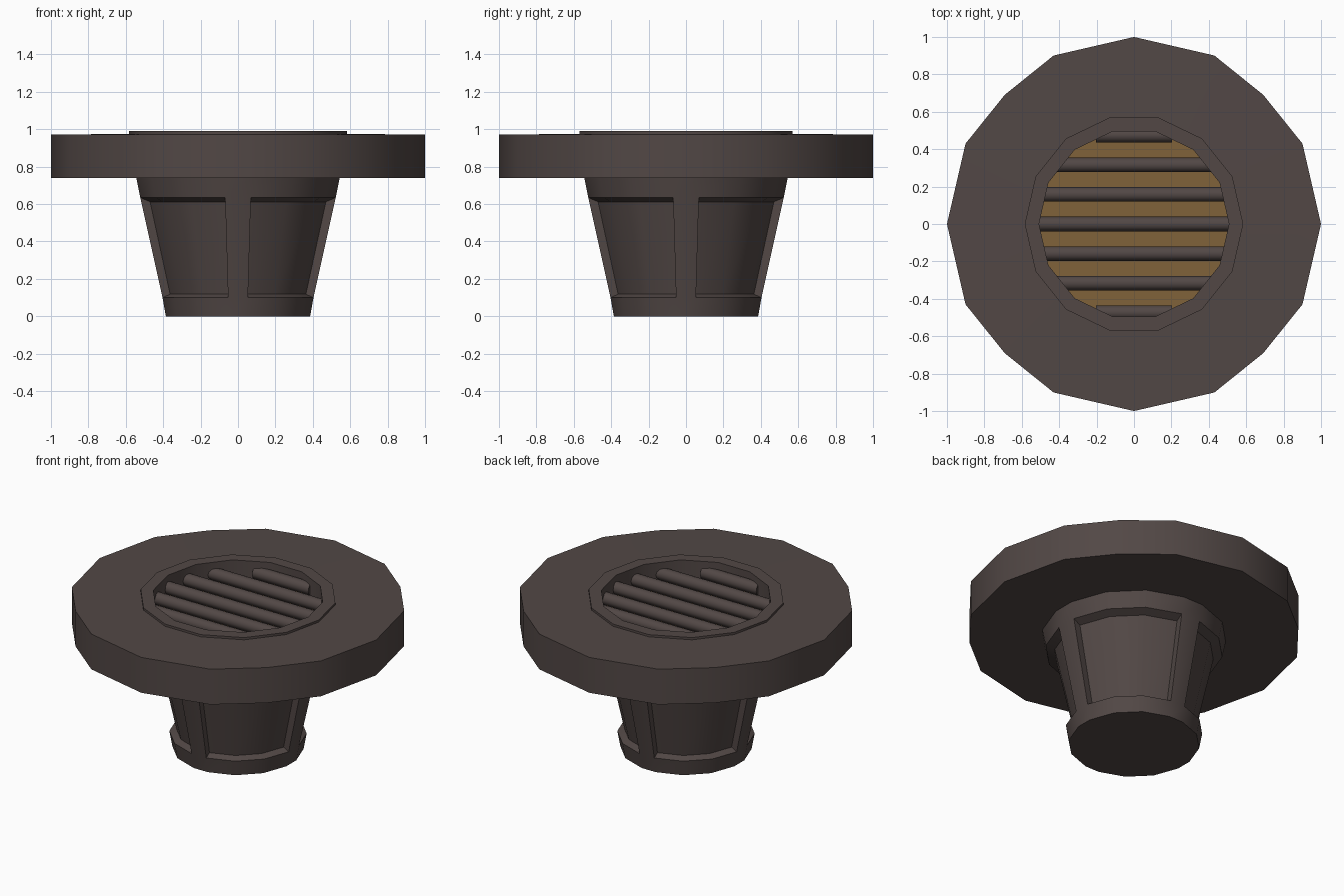
import bpy, bmesh, math
from math import radians, cos, sin

if "Cube" in bpy.data.objects:
    bpy.data.objects.remove(bpy.data.objects["Cube"])


def material(name, color):
    m = bpy.data.materials.new(name)
    m.diffuse_color = (*color, 1)
    m.use_nodes = True
    m.node_tree.nodes["Principled BSDF"].inputs["Base Color"].default_value = m.diffuse_color
    return m


DARK = material("dark brown metal", (0.084, 0.064, 0.060))
GOLD = material("amber glow", (0.215, 0.122, 0.041))


def finish(bm, name, mat):
    bmesh.ops.remove_doubles(bm, verts=bm.verts, dist=1e-5)
    bmesh.ops.recalc_face_normals(bm, faces=bm.faces)
    me = bpy.data.meshes.new(name)
    bm.to_mesh(me)
    bm.free()
    me.materials.append(mat)
    ob = bpy.data.objects.new(name, me)
    bpy.context.collection.objects.link(ob)
    bpy.ops.object.select_all(action='DESELECT')
    ob.select_set(True)
    bpy.context.view_layer.objects.active = ob
    bpy.ops.object.shade_smooth_by_angle(angle=radians(32))
    return ob


def ring(bm, plan, r, z):
    # plan: list of (angle in degrees, radius factor)
    return [bm.verts.new((r * f * cos(radians(a)), r * f * sin(radians(a)), z)) for a, f in plan]


def skin(bm, a, b, skip=lambda i: False):
    n = len(a)
    for i in range(n):
        if not skip(i):
            j = (i + 1) % n
            bm.faces.new((a[i], a[j], b[j], b[i]))


def lathe(name, mat, plan, profile, closed=False, caps=False):
    bm = bmesh.new()
    rings = [ring(bm, plan, r, z) for r, z in profile]
    for a, b in zip(rings, rings[1:]):
        skin(bm, a, b)
    if closed:
        skin(bm, rings[-1], rings[0])
    if caps:
        bm.faces.new(rings[0])
        bm.faces.new(rings[-1])
    return finish(bm, name, mat)


# Wide disc
disc_plan = [(q * 90 + a, f) for q in range(4)
             for a, f in ((0, 1), (25.5, 0.998), (45, 0.977), (64.5, 0.998))]
lathe("disc", DARK, disc_plan,
      [(0.545, 0.976), (1.0, 0.971), (1.0, 0.74), (0.50, 0.74)])

# Raised rim with the wall of the round opening
rim_plan = [(i * 360 / 14, 1) for i in range(14)]
lathe("rim", DARK, rim_plan,
      [(0.584, 0.95), (0.584, 0.99), (0.508, 0.99), (0.508, 0.84)])

# Amber floor inside the opening
bm = bmesh.new()
bm.faces.new(ring(bm, rim_plan, 0.515, 0.855))
finish(bm, "glow_floor", GOLD)

# Grille bars
for k in range(-3, 4):
    y = k * 0.158
    half = math.sqrt(0.51 ** 2 - y ** 2) + 0.015
    bm = bmesh.new()
    ends = [[bm.verts.new((x, y + 0.039 * cos(t * math.pi / 6), 0.91 + 0.039 * sin(t * math.pi / 6)))
             for t in range(12)] for x in (-half, half)]
    skin(bm, *ends)
    for e in ends:
        bm.faces.new(e)
    finish(bm, "grille_bar", DARK)

# Tapered body with four recessed panels between four ribs
body_plan = [(q * 90 + a, 1) for q in range(4) for a in (7.5, 32.5, 57.5, 82.5)]
bm = bmesh.new()
foot = ring(bm, body_plan, 0.389, 0.0)
low = ring(bm, body_plan, 0.407, 0.10)
high = ring(bm, body_plan, 0.527, 0.635)
top = ring(bm, body_plan, 0.549, 0.745)
skin(bm, foot, low)
skin(bm, high, top)
skin(bm, low, high, skip=lambda i: i % 4 != 3)
bm.faces.new(foot)
for q in range(4):
    idx = range(q * 4, q * 4 + 4)
    arc = [body_plan[i] for i in idx]
    in_low = ring(bm, arc, 0.366, 0.118)
    in_high = ring(bm, arc, 0.474, 0.612)
    o_low, o_high = [low[i] for i in idx], [high[i] for i in idx]
    for a, b in ((o_low, in_low), (in_low, in_high), (in_high, o_high)):
        skin(bm, a, b, skip=lambda i: i == 3)
    for e in (0, 3):
        bm.faces.new((o_low[e], in_low[e], in_high[e], o_high[e]))
finish(bm, "body", DARK)
